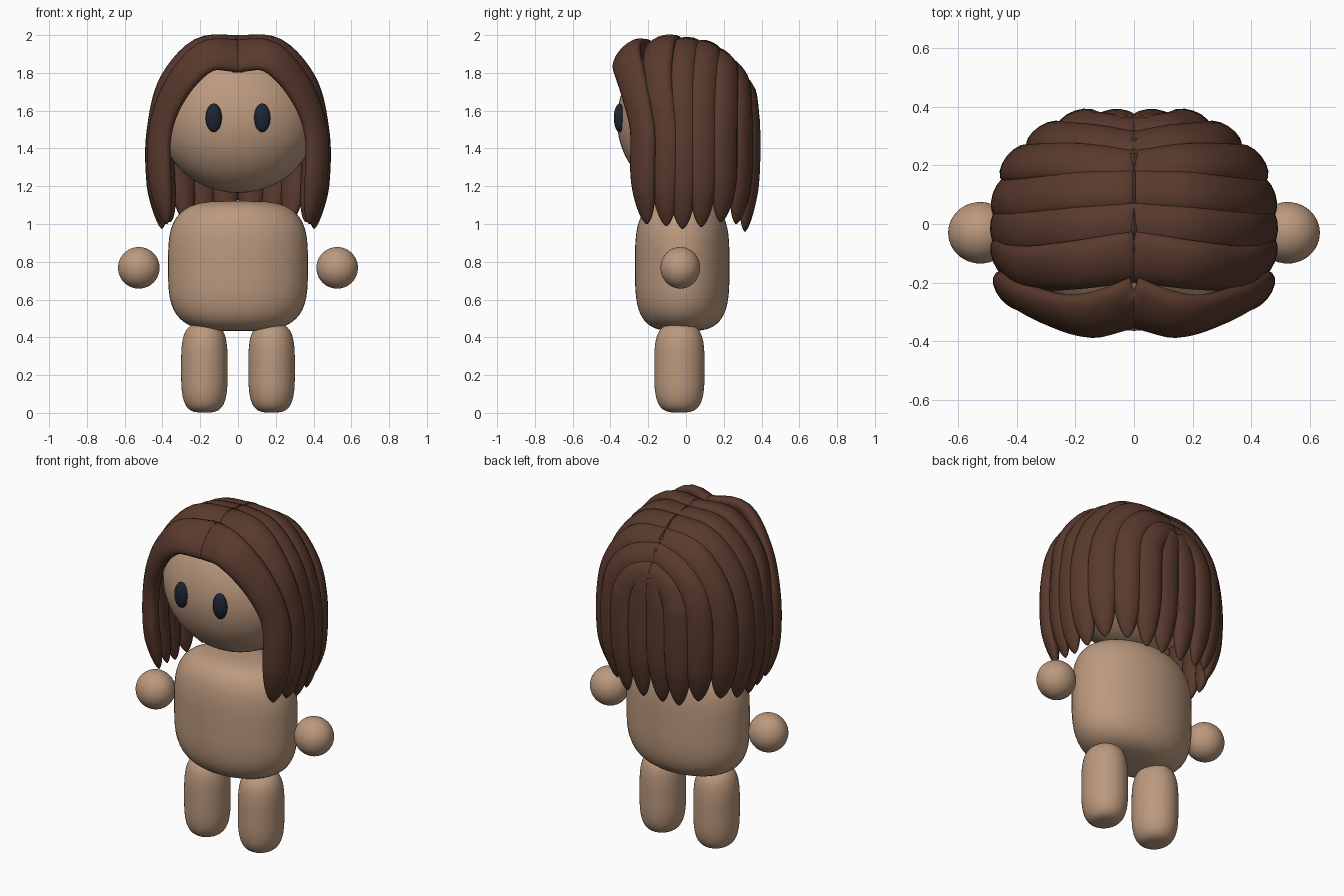
import bpy, bmesh, math
from mathutils import Vector

if "Cube" in bpy.data.objects:
    bpy.data.objects.remove(bpy.data.objects["Cube"])


def material(name, rgb):
    m = bpy.data.materials.new(name)
    m.diffuse_color = (*rgb, 1)
    m.use_nodes = True
    m.node_tree.nodes["Principled BSDF"].inputs["Base Color"].default_value = m.diffuse_color
    return m


SKIN = material("skin", (0.50, 0.32, 0.21))
HAIR = material("hair", (0.10, 0.042, 0.026))
EYE = material("eye", (0.012, 0.018, 0.032))


def finish(bm, name, mat, mirror=False):
    bmesh.ops.recalc_face_normals(bm, faces=bm.faces)
    for f in bm.faces:
        f.smooth = True
    me = bpy.data.meshes.new(name)
    bm.to_mesh(me)
    bm.free()
    me.materials.append(mat)
    ob = bpy.data.objects.new(name, me)
    bpy.context.collection.objects.link(ob)
    if mirror:
        ob.modifiers.new("mirror", 'MIRROR')
    return ob


def blob(name, centre, radii, mat, p=2.0, mirror=False):
    """Ellipsoid (p=2) or soft-ended elliptical column (p>2)."""
    bm = bmesh.new()
    bmesh.ops.create_uvsphere(bm, u_segments=48, v_segments=40, radius=1)
    for v in bm.verts:
        norm = (math.hypot(v.co.x, v.co.y) ** p + abs(v.co.z) ** p) ** (1 / p)
        v.co = Vector(v.co[i] / norm * radii[i] + centre[i] for i in range(3))
    return finish(bm, name, mat, mirror)


def spline(pts, t):
    """Catmull-Rom point at t in 0..1."""
    n = len(pts) - 1
    i = min(int(t * n), n - 1)
    u = t * n - i
    p1, p2 = pts[i], pts[i + 1]
    p0 = pts[i - 1] if i else p1 * 2 - p2
    p3 = pts[i + 2] if i + 2 <= n else p2 * 2 - p1
    return 0.5 * (2 * p1 + (p2 - p0) * u + (2 * p0 - 5 * p1 + 4 * p2 - p3) * u * u
                  + (3 * p1 - p0 - 3 * p2 + p3) * u ** 3)


def strand(name, top, crown, temple, side_xy, tip_z, w_top, w_low=.08,
           thick=0.046, rings=36, sides=16):
    """Flattened lock of hair facing away from the head, hanging to a rounded tip."""
    x, y = side_xy
    pts = [Vector(p) for p in (top, crown, temple, (x, y, 1.5), (x * 1.01, y * .99, 1.25),
                               (x * .92, y * .9, tip_z))]
    bm = bmesh.new()
    loops = []
    for k in range(rings + 1):
        t = 1 - (1 - k / rings) ** 1.5
        c = spline(pts, t)
        tan = (spline(pts, min(t + .01, 1)) - spline(pts, max(t - .01, 0))).normalized()
        out = Vector((c.x / .19, c.y / .12, max(c.z - 1.5, 0) / .19))
        out = (out - tan * out.dot(tan)).normalized()
        side = tan.cross(out)
        s = 1.0 if t < .74 else max(1 - ((t - .74) / .26) ** 2.2, 0.01) ** 0.58
        w = (w_top + (w_low - w_top) * min(t * 1.8, 1)) * s
        h = thick * min(1, s * 1.1)
        loops.append([bm.verts.new(c + side * w * math.cos(a) + out * h * math.sin(a))
                      for a in (2 * math.pi * j / sides for j in range(sides))])
    for a, b in zip(loops, loops[1:]):
        for j in range(sides):
            bm.faces.new((a[j], a[j - 1], b[j - 1], b[j]))
    bm.faces.new(loops[0])
    bm.faces.new(loops[-1])
    return finish(bm, name, HAIR, mirror=True)


# Body
blob("torso", (0, -.02, .778), (.37, .25, .345), SKIN, p=3.5)
blob("leg", (.178, -.035, .237), (.123, .133, .235), SKIN, p=3.5, mirror=True)
blob("hand", (.525, -.03, .768), (.11, .105, .11), SKIN, mirror=True)

# Head and eyes
blob("head", (0, -.03, 1.55), (.415, .335, .385), SKIN)
blob("eye", (.128, -.352, 1.562), (.043, .03, .075), EYE, mirror=True)

# Hair locks, front to back: parting, crown, temple, side (x, y), tip height, top width
locks = [
    ((-.01, -.265, 1.89), (.17, -.315, 1.885), (.325, -.275, 1.72), (.41, -.23), 1.0, .115),
    ((-.01, -.11, 1.947), (.2, -.14, 1.93), (.365, -.15, 1.745), (.43, -.115), .99, .095),
    ((-.01, .01, 1.945), (.2, -.015, 1.92), (.37, -.03, 1.745), (.437, -.02), .975, .08),
    ((-.01, .12, 1.922), (.2, .11, 1.895), (.36, .09, 1.73), (.43, .09), .985, .08),
    ((-.01, .19, 1.875), (.19, .21, 1.84), (.33, .21, 1.69), (.39, .205), 1.01, .08),
    ((-.01, .255, 1.81), (.14, .28, 1.77), (.25, .29, 1.66), (.292, .295), 1.0, .08),
    ((-.01, .31, 1.72), (.10, .325, 1.69), (.165, .335, 1.6), (.185, .343), .965, .08),
    ((.03, .325, 1.70), (.045, .333, 1.66), (.055, .34, 1.6), (.068, .346), .96, .075),
]
for i, lock in enumerate(locks):
    strand(f"hair_lock_{i + 1}", *lock)
